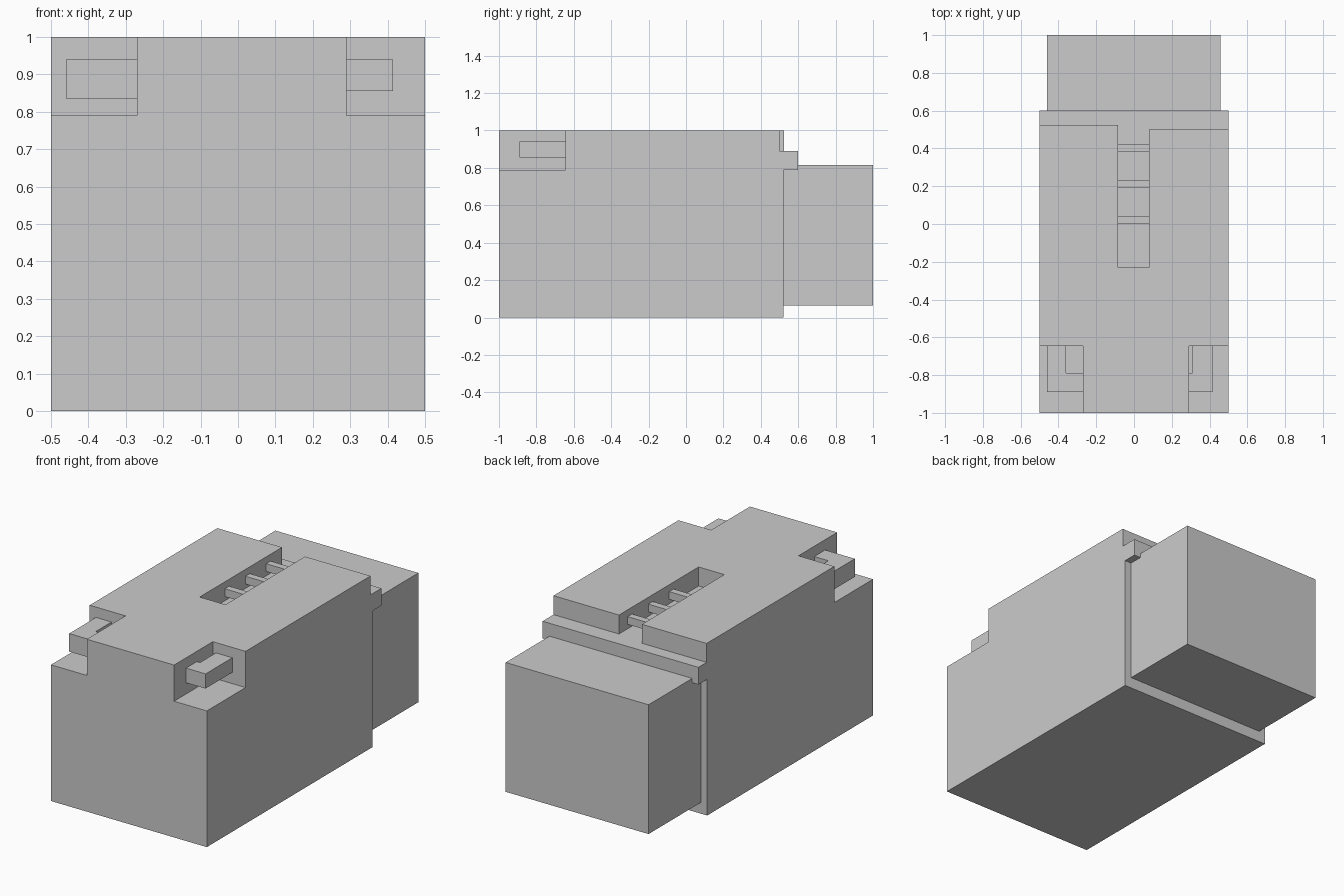
import bpy, bmesh
from mathutils import Vector

if "Cube" in bpy.data.objects:
    bpy.data.objects.remove(bpy.data.objects["Cube"])


def prism(name, points, direction):
    """Extrude a closed outline of 3D points along a direction."""
    bm = bmesh.new()
    face = bm.faces.new([bm.verts.new(p) for p in points])
    top = bmesh.ops.extrude_face_region(bm, geom=[face])
    verts = [g for g in top["geom"] if isinstance(g, bmesh.types.BMVert)]
    bmesh.ops.translate(bm, verts=verts, vec=Vector(direction))
    bmesh.ops.recalc_face_normals(bm, faces=bm.faces)
    mesh = bpy.data.meshes.new(name)
    bm.to_mesh(mesh)
    bm.free()
    obj = bpy.data.objects.new(name, mesh)
    bpy.context.collection.objects.link(obj)
    return obj


def plan(name, outline, z0, z1):
    """Extrude an (x, y) outline upwards."""
    return prism(name, [(x, y, z0) for x, y in outline], (0, 0, z1 - z0))


def box(name, x0, x1, y0, y1, z0, z1):
    return plan(name, [(x0, y0), (x1, y0), (x1, y1), (x0, y1)], z0, z1)


def cut(target, cutter):
    cutter.hide_render = True
    cutter.display_type = 'WIRE'
    mod = target.modifiers.new(cutter.name, 'BOOLEAN')
    mod.operation = 'DIFFERENCE'
    mod.solver = 'EXACT'
    mod.object = cutter


# Main body: side profile with the overhanging rear lip
side = [(-1, 0), (0.52, 0), (0.52, 0.79), (0.6, 0.79), (0.6, 1), (-1, 1)]
body = prism("main_body", [(-0.5, y, z) for y, z in side], (1, 0, 0))

# Top slot, opening onto the stepped rear ledge
S0, S1 = -0.085, 0.08
cut(body, plan("slot_cutter", [
    (-0.6, 0.525), (S0, 0.525), (S0, -0.23), (S1, -0.23),
    (S1, 0.5), (0.6, 0.5), (0.6, 0.7), (-0.6, 0.7)], 0.89, 1.1))

# Front corner notches, each with an L-shaped handle
# side, wall x, outer x, inner gap x, bottom z
for name, s, wall, outer, gap, z0 in [
        ("left", -1, 0.27, 0.46, 0.36, 0.835),
        ("right", 1, 0.29, 0.415, 0.31, 0.855)]:
    x0, x1 = sorted((s * wall, s * 0.6))
    cut(body, box(name + "_notch_cutter", x0, x1, -1.1, -0.645, 0.79, 1.1))
    outline = [(wall - 0.01, -0.89), (outer, -0.89), (outer, -0.635),
               (gap, -0.635), (gap, -0.79), (wall - 0.01, -0.79)]
    plan(name + "_handle", [(s * x, y) for x, y in outline], z0, 0.94)

# Rungs across the slot
for i, y in enumerate((0.0, 0.19, 0.38)):
    box(f"slot_rung_{i + 1}", S0 - 0.005, S1 + 0.005, y, y + 0.04, 0.915, 0.96)

# Rear block
box("rear_block", -0.46, 0.457, 0.52, 1, 0.065, 0.815)
